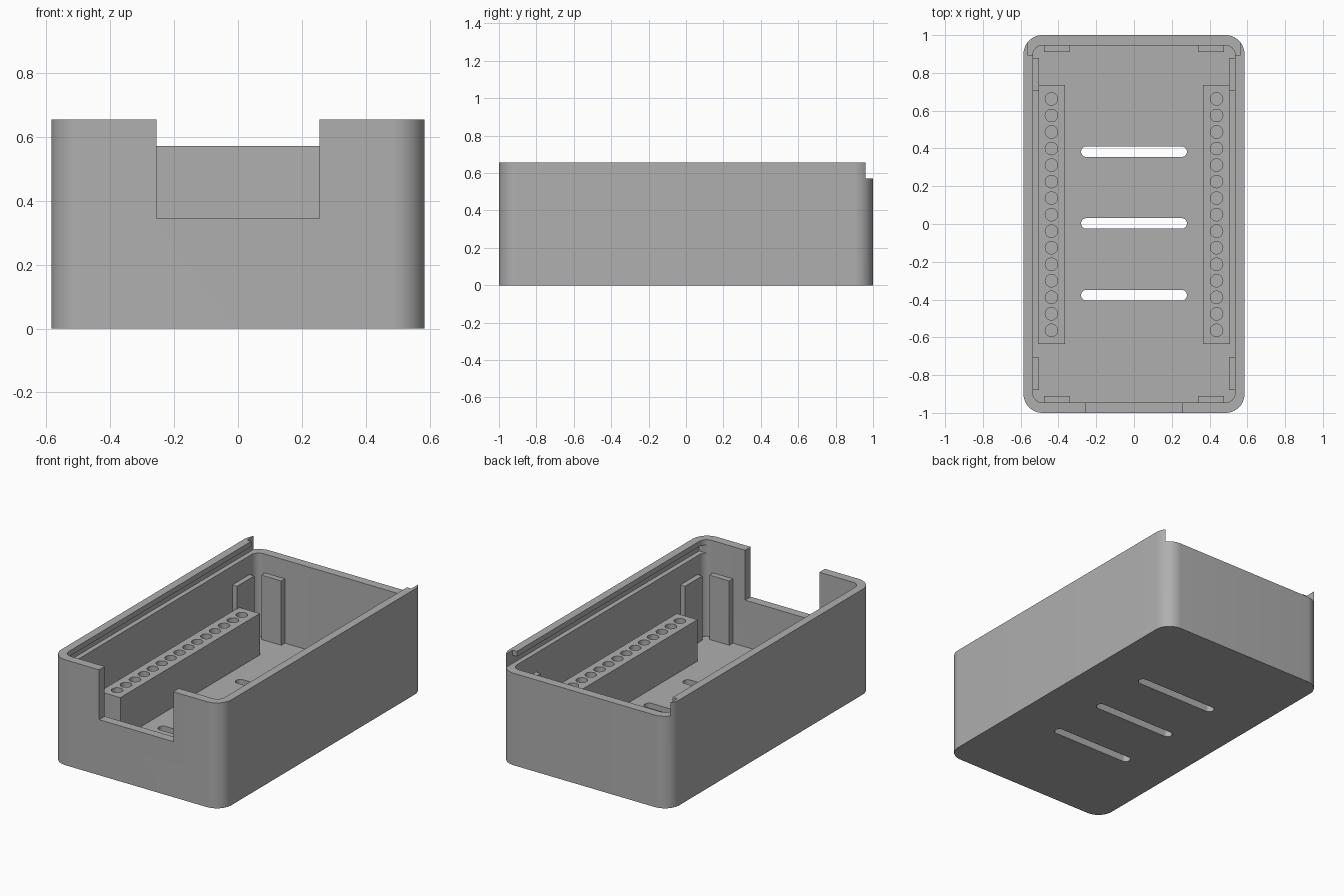
import bpy, bmesh
from math import cos, sin, pi, radians

cube = bpy.data.objects.get("Cube")
if cube:
    bpy.data.objects.remove(cube, do_unlink=True)

grey = bpy.data.materials.new("plain_grey")
grey.use_nodes = True
colour = (0.43, 0.43, 0.43, 1)
grey.diffuse_color = colour
grey.node_tree.nodes["Principled BSDF"].inputs["Base Color"].default_value = colour


def add_prism(bm, outline, z0, z1):
    """Extrude a flat outline from z0 to z1."""
    face = bm.faces.new([bm.verts.new((x, y, z0)) for x, y in outline])
    top = bmesh.ops.extrude_face_region(bm, geom=[face])["geom"]
    bmesh.ops.translate(bm, vec=(0, 0, z1 - z0),
                        verts=[v for v in top if isinstance(v, bmesh.types.BMVert)])


def rounded(cx, cy, hx, hy, r, steps=12):
    """Rectangle outline with round corners."""
    points = []
    for i, (sx, sy) in enumerate([(1, 1), (-1, 1), (-1, -1), (1, -1)]):
        for k in range(steps + 1):
            a = (i + k / steps) * pi / 2
            points.append((cx + sx * (hx - r) + r * cos(a), cy + sy * (hy - r) + r * sin(a)))
    return points


def box(x0, x1, y0, y1):
    return [(x0, y0), (x1, y0), (x1, y1), (x0, y1)]


def circle(cx, cy, r, n=32):
    return [(cx + r * cos(2 * pi * k / n), cy + r * sin(2 * pi * k / n)) for k in range(n)]


def make(name, outlines, z0, z1):
    bm = bmesh.new()
    for outline in outlines:
        add_prism(bm, outline, z0, z1)
    bmesh.ops.recalc_face_normals(bm, faces=bm.faces)
    mesh = bpy.data.meshes.new(name)
    bm.to_mesh(mesh)
    bm.free()
    mesh.materials.append(grey)
    obj = bpy.data.objects.new(name, mesh)
    bpy.context.collection.objects.link(obj)
    return obj


def cut(obj, outlines, z0, z1):
    """Subtract prisms from an object."""
    cutter = make("cutter", outlines, z0, z1)
    cutter.hide_render = True
    mod = obj.modifiers.new("cut", "BOOLEAN")
    mod.operation, mod.solver, mod.object = "DIFFERENCE", "EXACT", cutter
    bpy.context.view_layer.objects.active = obj
    bpy.ops.object.modifier_apply(modifier=mod.name)
    bpy.data.objects.remove(cutter, do_unlink=True)


def smooth(obj):
    bpy.ops.object.select_all(action="DESELECT")
    obj.select_set(True)
    bpy.context.view_layer.objects.active = obj
    bpy.ops.object.shade_smooth_by_angle(angle=radians(30))


HEIGHT, FLOOR, LEDGE = 0.655, 0.055, 0.572

# Open case with rounded corners
case = make("case", [rounded(0, 0, 0.585, 1, 0.1)], 0, HEIGHT)
cut(case, [rounded(0, 0, 0.535, 0.945, 0.05)], FLOOR, 0.8)
# Front opening
cut(case, [box(-0.255, 0.255, -1.1, -0.9)], 0.345, 0.8)
# Sliding lid grooves and the lowered back wall
cut(case, [box(-0.565, 0.565, -0.935, 1.1)], LEDGE, 0.622)
cut(case, [box(-0.565, 0.565, 0.895, 1.1)], 0.6, 0.8)
# Floor vents
cut(case, [rounded(0, y, 0.28, 0.028, 0.0275) for y in (-0.377, 0.003, 0.383)], -0.1, 0.1)
smooth(case)

for side, s in (("left", 1), ("right", -1)):
    # Rail with a row of blind holes
    rail = make(side + "_rail", [box(s * 0.365, s * 0.508, -0.635, 0.735)], FLOOR - 0.01, 0.313)
    cut(rail, [circle(s * 0.437, -0.563 + 0.0875 * i, 0.033) for i in range(15)], 0.1, 0.4)
    smooth(rail)
    # Lid support tabs at each corner
    for end, e in (("back", 1), ("front", -1)):
        make(f"{end}_{side}_end_tab", [box(s * 0.34, s * 0.477, e * 0.91, e * 0.95)],
             FLOOR - 0.01, 0.455)
        make(f"{end}_{side}_side_tab", [box(s * 0.503, s * 0.54, e * 0.708, e * 0.878)],
             FLOOR - 0.01, 0.455)
